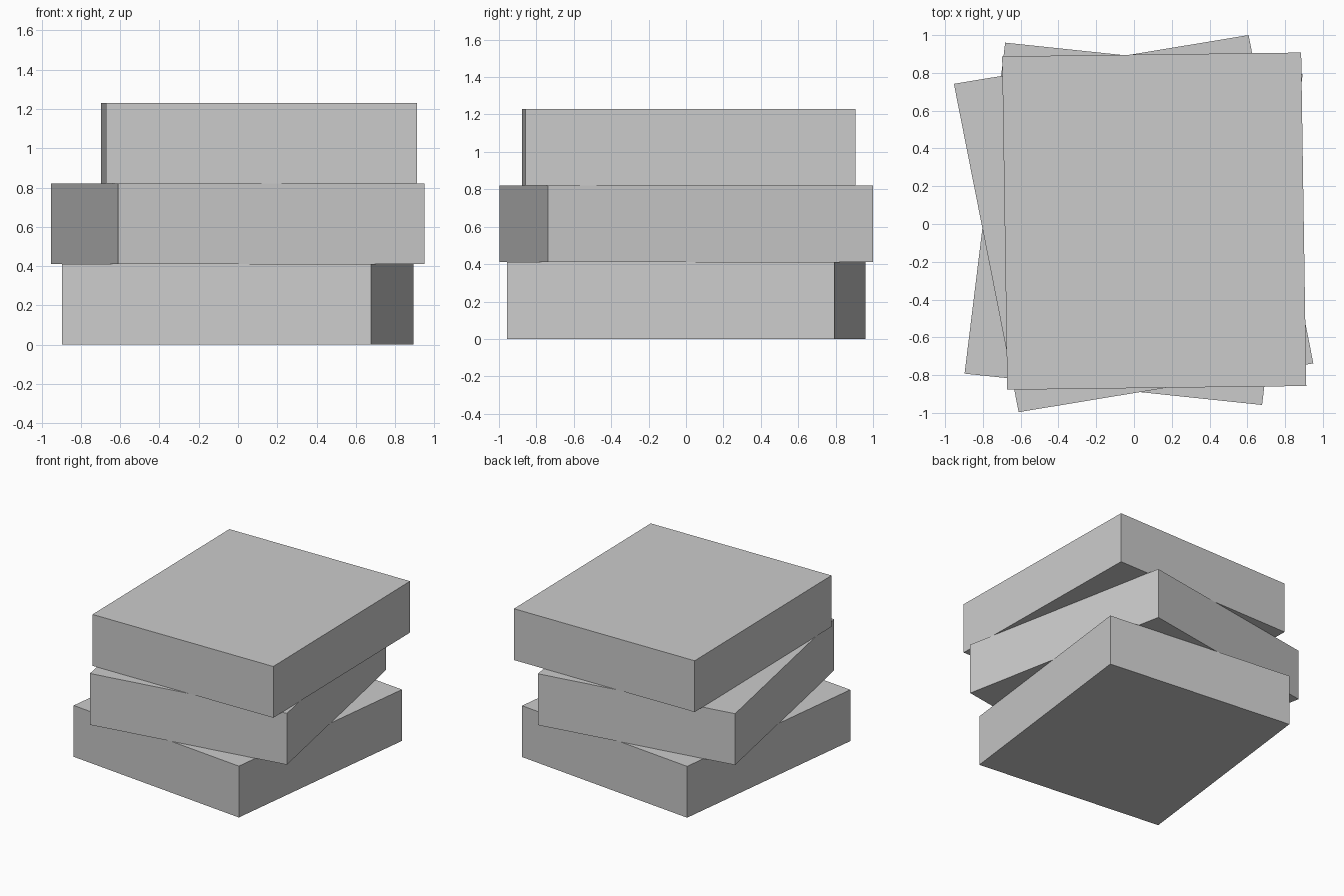
import bpy
import bmesh
from mathutils import Matrix

default_cube = bpy.data.objects.get("Cube")
if default_cube:
    bpy.data.objects.remove(default_cube, do_unlink=True)

# Single flat colour
grey = bpy.data.materials.new("light_grey")
grey.use_nodes = True
colour = (0.6, 0.6, 0.6, 1)
grey.diffuse_color = colour
grey.node_tree.nodes["Principled BSDF"].inputs["Base Color"].default_value = colour

HEIGHT = 0.41


def slab(name, level, centre, width, depth):
    """Slightly skewed box; width and depth are its horizontal edge vectors."""
    cx, cy = centre
    placement = Matrix((
        (width[0], depth[0], 0, cx),
        (width[1], depth[1], 0, cy),
        (0, 0, HEIGHT, (level + 0.5) * HEIGHT),
        (0, 0, 0, 1),
    ))
    bm = bmesh.new()
    bmesh.ops.create_cube(bm, size=1, matrix=placement)
    mesh = bpy.data.meshes.new(name)
    bm.to_mesh(mesh)
    bm.free()
    mesh.materials.append(grey)
    obj = bpy.data.objects.new(name, mesh)
    bpy.context.collection.objects.link(obj)


# Stack of three twisted slabs
slab("bottom_slab", 0, (-0.002, 0.001), (1.575, -0.166), (0.215, 1.752))
slab("middle_slab", 1, (-0.002, 0.002), (1.56, 0.258), (-0.343, 1.738))
slab("top_slab", 2, (0.107, 0.015), (1.583, 0.02), (-0.027, 1.765))
